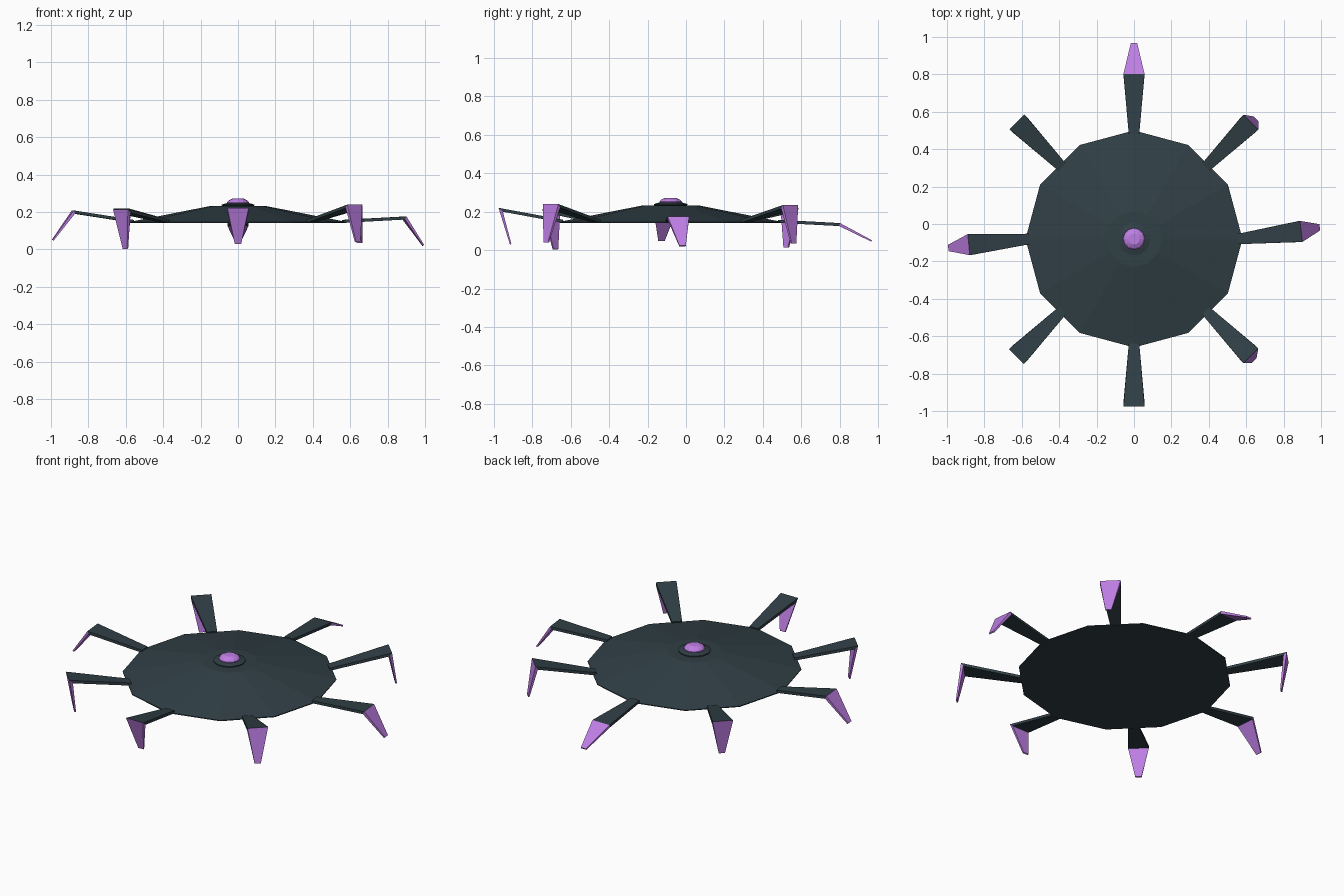
import bpy, bmesh, math
from mathutils import Vector

if "Cube" in bpy.data.objects:
    bpy.data.objects.remove(bpy.data.objects["Cube"])


def material(name, rgb):
    m = bpy.data.materials.new(name)
    m.diffuse_color = (*rgb, 1)
    m.use_nodes = True
    m.node_tree.nodes["Principled BSDF"].inputs["Base Color"].default_value = m.diffuse_color
    return m


SLATE = material("dark slate", (0.030, 0.050, 0.060))
PURPLE = material("violet", (0.52, 0.21, 0.78))
CENTRE = Vector((0, -0.08, 0))


def make_object(name, verts, faces, mat):
    mesh = bpy.data.meshes.new(name)
    mesh.from_pydata(verts, [], faces)
    bm = bmesh.new()
    bm.from_mesh(mesh)
    bmesh.ops.recalc_face_normals(bm, faces=bm.faces)
    bm.to_mesh(mesh)
    bm.free()
    mesh.materials.append(mat)
    ob = bpy.data.objects.new(name, mesh)
    bpy.context.collection.objects.link(ob)
    return ob


def lathe(name, profile, sides, mat):
    """Stack of rings (radius, z), capped at both ends."""
    verts, faces = [], []
    for r, z in profile:
        for i in range(sides):
            a = math.tau * i / sides
            verts.append(CENTRE + Vector((r * math.cos(a), r * math.sin(a), z)))
    for k in range(len(profile) - 1):
        for i in range(sides):
            j = (i + 1) % sides
            faces.append((k * sides + i, k * sides + j,
                          (k + 1) * sides + j, (k + 1) * sides + i))
    faces.append(tuple(range(sides)))
    faces.append(tuple(range((len(profile) - 1) * sides, len(profile) * sides)))
    return make_object(name, verts, faces, mat)


def section(p, side, up, w, t):
    """Rectangle around p, width w along side and thickness t along up."""
    return [p + side * (sx * w / 2) + up * (sy * t / 2)
            for sx, sy in ((-1, -1), (1, -1), (1, 1), (-1, 1))]


def bar(name, a, b, mat):
    faces = [(0, 1, 2, 3), (4, 5, 6, 7)]
    faces += [(i, (i + 1) % 4, (i + 1) % 4 + 4, i + 4) for i in range(4)]
    return make_object(name, a + b, faces, mat)


# Flat-bottomed shallow disc
lathe("disc_body", [(0.58, 0.142), (0.58, 0.147), (0.15, 0.232)], 12, SLATE)

# Collar and dome on top
lathe("collar", [(0.07, 0.228), (0.087, 0.234), (0.087, 0.240), (0.062, 0.247)], 16, SLATE)
lathe("dome", [(0.058, 0.24), (0.058, 0.252), (0.05, 0.262), (0.03, 0.272)], 12, PURPLE)

# Legs: direction angle, knee position, claw tip position
LEGS = {
    "right": (0, (0.89, -0.04, 0.168), (0.99, -0.018, 0.022)),
    "back_right": (45, (0.62, 0.54, 0.225), (0.65, 0.56, 0.035)),
    "back": (90, (0, 0.80, 0.133), (0, 0.966, 0.048)),
    "back_left": (135, (-0.62, 0.54, 0.21), (-0.602, 0.522, 0.014)),
    "left": (180, (-0.88, -0.11, 0.200), (-0.99, -0.128, 0.050)),
    "front_left": (225, (-0.622, -0.702, 0.205), (-0.602, -0.68, 0.004)),
    "front": (270, (0, -0.965, 0.210), (0, -0.913, 0.030)),
    "front_right": (315, (0.62, -0.70, 0.230), (0.64, -0.728, 0.040)),
}
THICK = 0.016
for name, (deg, knee, tip) in LEGS.items():
    a = math.radians(deg)
    reach = 0.56 if deg % 30 == 0 else 0.545
    root = CENTRE + Vector((math.cos(a) * reach, math.sin(a) * reach, 0.150))
    knee, tip = Vector(knee), Vector(tip)
    d1, d2 = (knee - root).normalized(), (tip - knee).normalized()
    side = d1.cross(Vector((0, 0, 1))).normalized()
    up1, up2 = side.cross(d1).normalized(), side.cross(d2).normalized()
    mitre = (up1 + up2).normalized()
    joint = section(knee, side, mitre, 0.113, THICK / max(0.5, mitre.dot(up1)))
    bar(name + "_leg", section(root, side, up1, 0.056, THICK), joint, SLATE)
    bar(name + "_claw", joint, section(tip, side, up2, 0.034, 0.008), PURPLE)
